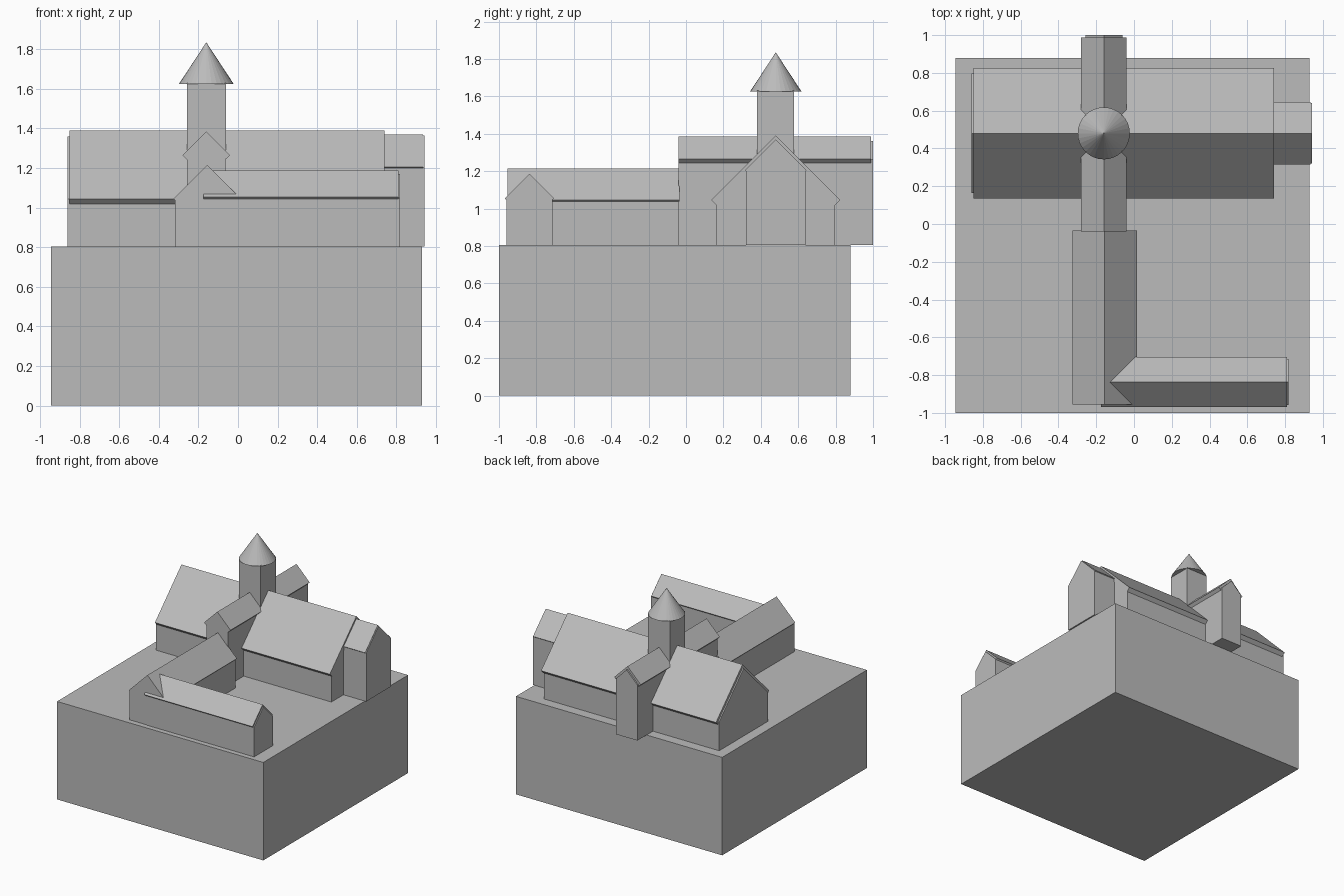
import bpy, bmesh
from mathutils import Matrix

if "Cube" in bpy.data.objects:
    bpy.data.objects.remove(bpy.data.objects["Cube"], do_unlink=True)

GREY = (0.5, 0.5, 0.5, 1)
grey = bpy.data.materials.new("plain grey")
grey.use_nodes = True
grey.diffuse_color = GREY
grey.node_tree.nodes["Principled BSDF"].inputs["Base Color"].default_value = GREY

GROUND = 0.805


def finish(name, bm):
    bmesh.ops.recalc_face_normals(bm, faces=bm.faces)
    mesh = bpy.data.meshes.new(name)
    bm.to_mesh(mesh)
    bm.free()
    mesh.materials.append(grey)
    obj = bpy.data.objects.new(name, mesh)
    bpy.context.collection.objects.link(obj)
    return obj


def box(name, low, high):
    bm = bmesh.new()
    bmesh.ops.create_cube(bm, size=1)
    for v in bm.verts:
        v.co = [b if c > 0 else a for a, b, c in zip(low, high, v.co)]
    return finish(name, bm)


def extrude(name, profile, axis, start, end):
    """Sweep an (across, height) profile along the x or y axis."""
    bm = bmesh.new()
    place = (lambda s, a, z: (s, a, z)) if axis == "x" else (lambda s, a, z: (a, s, z))
    face = bm.faces.new([bm.verts.new(place(start, a, z)) for a, z in profile])
    ext = bmesh.ops.extrude_face_region(bm, geom=[face])["geom"]
    moved = [g for g in ext if isinstance(g, bmesh.types.BMVert)]
    bmesh.ops.translate(bm, verts=moved, vec=place(end - start, 0, 0))
    return finish(name, bm)


def house(name, axis, mid, wall_half, wall_peak, wall_ends,
          roof_half, roof_peak, thick, roof_ends):
    """Gabled walls under a folded roof slab, both pitched at 45 degrees."""
    shoulder = wall_peak - wall_half
    extrude(name + "_walls",
            [(mid - wall_half, GROUND), (mid + wall_half, GROUND),
             (mid + wall_half, shoulder), (mid, wall_peak),
             (mid - wall_half, shoulder)], axis, *wall_ends)
    eave, inner = roof_peak - roof_half, roof_half - thick
    extrude(name + "_roof",
            [(mid - roof_half, eave), (mid, roof_peak), (mid + roof_half, eave),
             (mid + inner, eave - thick), (mid, roof_peak - 2 * thick),
             (mid - inner, eave - thick)], axis, *roof_ends)


# Plinth
box("ground_block", (-0.945, -1, 0), (0.93, 0.88, GROUND))

# Buildings
house("main_hall", "x", 0.48, 0.317, 1.36, (-0.86, 0.735), 0.345, 1.39, 0.027, (-0.85, 0.74))
house("east_wing", "x", 0.48, 0.16, 1.364, (0.7, 0.942), 0.165, 1.37, 0.006, (0.7, 0.935))
house("cross_wing", "y", -0.16, 0.098, 1.36, (-0.04, 1.0), 0.12, 1.385, 0.021, (-0.04, 0.988))
house("south_house", "y", -0.155, 0.162, 1.206, (-0.955, -0.04), 0.17, 1.215, 0.007, (-0.955, -0.035))
house("front_wing", "x", -0.837, 0.122, 1.17, (-0.16, 0.818), 0.132, 1.187, 0.011, (-0.175, 0.81))

# Tower with conical cap
box("tower", (-0.257, 0.38, GROUND), (-0.06, 0.578, 1.63))
bm = bmesh.new()
bmesh.ops.create_cone(bm, cap_ends=True, segments=32, radius1=0.138, radius2=0,
                      depth=0.21, matrix=Matrix.Translation((-0.16, 0.48, 1.73)))
finish("tower_cap", bm)
